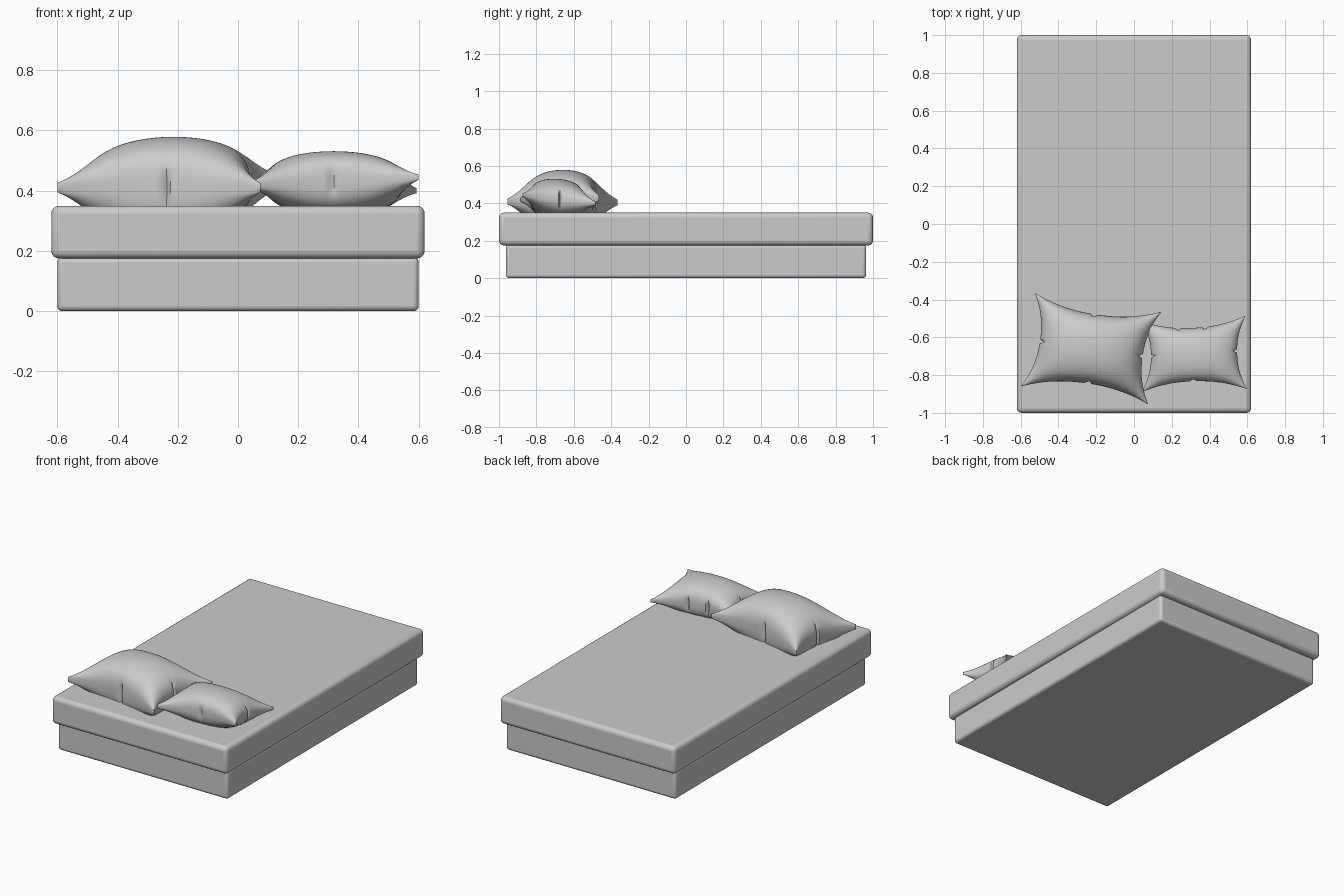
import bpy, bmesh, math
from mathutils import Vector

if "Cube" in bpy.data.objects:
    bpy.data.objects.remove(bpy.data.objects["Cube"])

grey = bpy.data.materials.new("light grey fabric")
grey.diffuse_color = (0.6, 0.6, 0.6, 1)
grey.use_nodes = True
grey.node_tree.nodes["Principled BSDF"].inputs["Base Color"].default_value = grey.diffuse_color


def finish(obj, angle):
    obj.data.materials.append(grey)
    bpy.ops.object.select_all(action='DESELECT')
    obj.select_set(True)
    bpy.context.view_layer.objects.active = obj
    bpy.ops.object.shade_smooth_by_angle(angle=math.radians(angle))


def rounded_box(name, half_x, half_y, z0, z1, radius):
    bpy.ops.mesh.primitive_cube_add(size=2)
    obj = bpy.context.object
    obj.name = name
    for v in obj.data.vertices:
        v.co = (v.co.x * half_x, v.co.y * half_y, z1 if v.co.z > 0 else z0)
    bev = obj.modifiers.new("soft edges", 'BEVEL')
    bev.width, bev.segments = radius, 4
    finish(obj, 40)


def pillow(name, corners, height, pull, rim, tucks, n=64):
    """corners: front left, front right, back right, back left.
    tucks: positions of the seam folds on front, right, back and left edges."""
    fl, fr, br, bl = [Vector(c) for c in corners]
    side_x = ((fr + br) - (fl + bl)).normalized()
    side_y = ((bl + br) - (fl + fr)).normalized()

    def fold(t, spots):
        return sum(math.exp(-((t - s) / 0.025) ** 2) for s in spots)

    def point(u, v, side):
        a, b = (u + 1) / 2, (v + 1) / 2
        p = fl.lerp(fr, a).lerp(bl.lerp(br, a), b)
        # concave edges with a narrow fold in the middle of each
        fx = fold(v, tucks[1] if u > 0 else tucks[3])
        fy = fold(u, tucks[2] if v > 0 else tucks[0])
        in_x = pull * (1 - abs(v) ** 2.2) * abs(u) ** 3 + 0.022 * fx * abs(u) ** 10
        in_y = pull * (1 - abs(u) ** 2.2) * abs(v) ** 3 + 0.022 * fy * abs(v) ** 10
        p = p - side_x * math.copysign(in_x, u) - side_y * math.copysign(in_y, v)
        puff = ((1 - u * u) * (1 - v * v)) ** 0.58
        p.z += side * (rim + (height - rim) * puff)
        return p

    # denser rows toward the seams give the rounded sides
    steps = [math.sin(math.pi / 2 * (2 * i / n - 1)) * 0.6 + (2 * i / n - 1) * 0.4
             for i in range(n + 1)]
    bm = bmesh.new()
    grids = []
    for side in (1, -1):
        g = [[bm.verts.new(point(u, v, side)) for u in steps] for v in steps]
        grids.append(g)
        for j in range(n):
            for i in range(n):
                q = [g[j][i], g[j][i + 1], g[j + 1][i + 1], g[j + 1][i]]
                bm.faces.new(q if side > 0 else q[::-1])
    # seam band joining both halves
    loop = ([(0, i) for i in range(n)] + [(j, n) for j in range(n)] +
            [(n, i) for i in range(n, 0, -1)] + [(j, 0) for j in range(n, 0, -1)])
    top, low = grids
    for (j, i), (k, m) in zip(loop, loop[1:] + loop[:1]):
        bm.faces.new([low[j][i], low[k][m], top[k][m], top[j][i]])
    bmesh.ops.recalc_face_normals(bm, faces=bm.faces)
    me = bpy.data.meshes.new(name)
    bm.to_mesh(me)
    bm.free()
    obj = bpy.data.objects.new(name, me)
    bpy.context.collection.objects.link(obj)
    finish(obj, 45)


# bed base and mattress
rounded_box("bed_base", 0.60, 0.963, 0.0, 0.18, 0.018)
rounded_box("mattress", 0.62, 1.0, 0.175, 0.35, 0.026)

# pillows
pillow("large_pillow",
       [(-0.60, -0.86, 0.41), (0.075, -0.955, 0.41), (0.145, -0.465, 0.43), (-0.525, -0.365, 0.405)],
       0.165, 0.065, 0.016, [(0.03,), (0.0,), (-0.03,), (0.0,)])
pillow("small_pillow",
       [(0.04, -0.89, 0.42), (0.60, -0.875, 0.445), (0.592, -0.485, 0.40), (0.04, -0.515, 0.43)],
       0.107, 0.05, 0.009, [(-0.02,), (0.05,), (-0.3, 0.22), (0.0,)])
